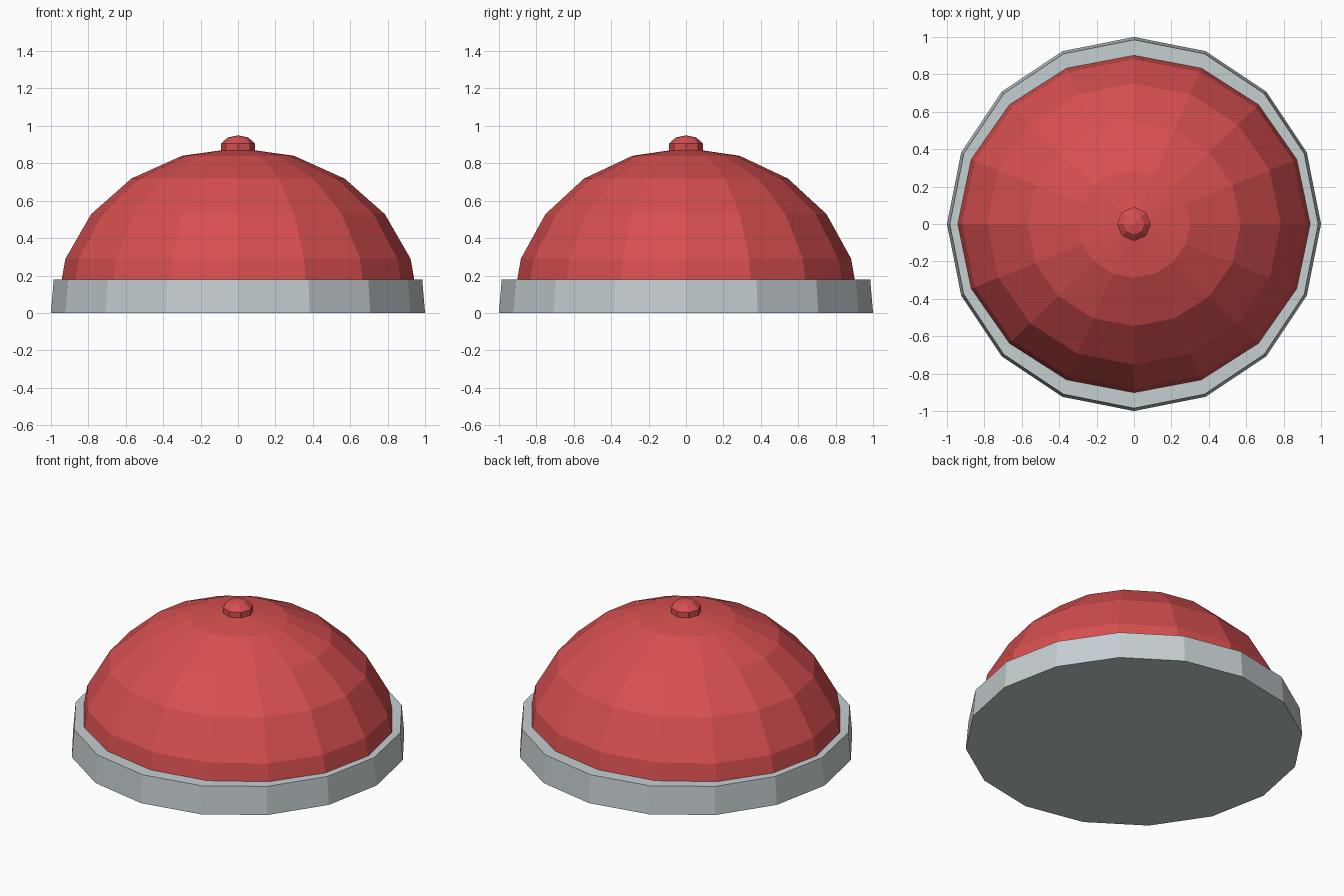
import bpy, bmesh, math

if "Cube" in bpy.data.objects:
    bpy.data.objects.remove(bpy.data.objects["Cube"])


def material(name, rgb):
    m = bpy.data.materials.new(name)
    m.diffuse_color = (*rgb, 1.0)
    m.use_nodes = True
    m.node_tree.nodes["Principled BSDF"].inputs["Base Color"].default_value = m.diffuse_color
    return m


def lathe(name, profile, sides, mat, y_scale=1.0):
    """Closed flat-shaded turned shape from (radius, z) points, bottom to top."""
    bm = bmesh.new()
    rings = []
    for r, z in profile:
        if r < 1e-6:
            rings.append([bm.verts.new((0, 0, z))])
            continue
        angles = [2 * math.pi * i / sides for i in range(sides)]
        rings.append([bm.verts.new((r * math.cos(a), r * y_scale * math.sin(a), z))
                      for a in angles])
    for low, high in zip(rings, rings[1:]):
        for i in range(sides):
            j = (i + 1) % sides
            if len(high) == 1:
                bm.faces.new((low[i], low[j], high[0]))
            elif len(low) == 1:
                bm.faces.new((low[0], high[j], high[i]))
            else:
                bm.faces.new((low[i], low[j], high[j], high[i]))
    # flat caps on open ends
    if len(rings[0]) > 1:
        bm.faces.new(rings[0][::-1])
    if len(rings[-1]) > 1:
        bm.faces.new(rings[-1])
    bmesh.ops.recalc_face_normals(bm, faces=bm.faces[:])
    mesh = bpy.data.meshes.new(name)
    bm.to_mesh(mesh)
    bm.free()
    mesh.materials.append(mat)
    obj = bpy.data.objects.new(name, mesh)
    bpy.context.collection.objects.link(obj)
    return obj


def sphere_profile(radius, height, centre, rings, last):
    """Sphere points from ring number `last` (counted from the top) up to the pole."""
    return [(radius * math.sin(math.pi * i / rings),
             centre + height * math.cos(math.pi * i / rings))
            for i in range(last, -1, -1)]


red = material("red", (0.68, 0.078, 0.08))
grey = material("light grey", (0.56, 0.62, 0.64))

# Tapered base rim
lathe("base_rim", [(1.0, 0.0), (0.985, 0.18)], 16, grey)

# Dome, slightly narrower front to back, sunk into the base
lathe("dome", sphere_profile(0.97, 0.857, 0.025, 10, 5), 16, red, y_scale=0.957)

# Small knob on the top
lathe("top_knob", sphere_profile(0.095, 0.065, 0.885, 5, 5), 8, red)
